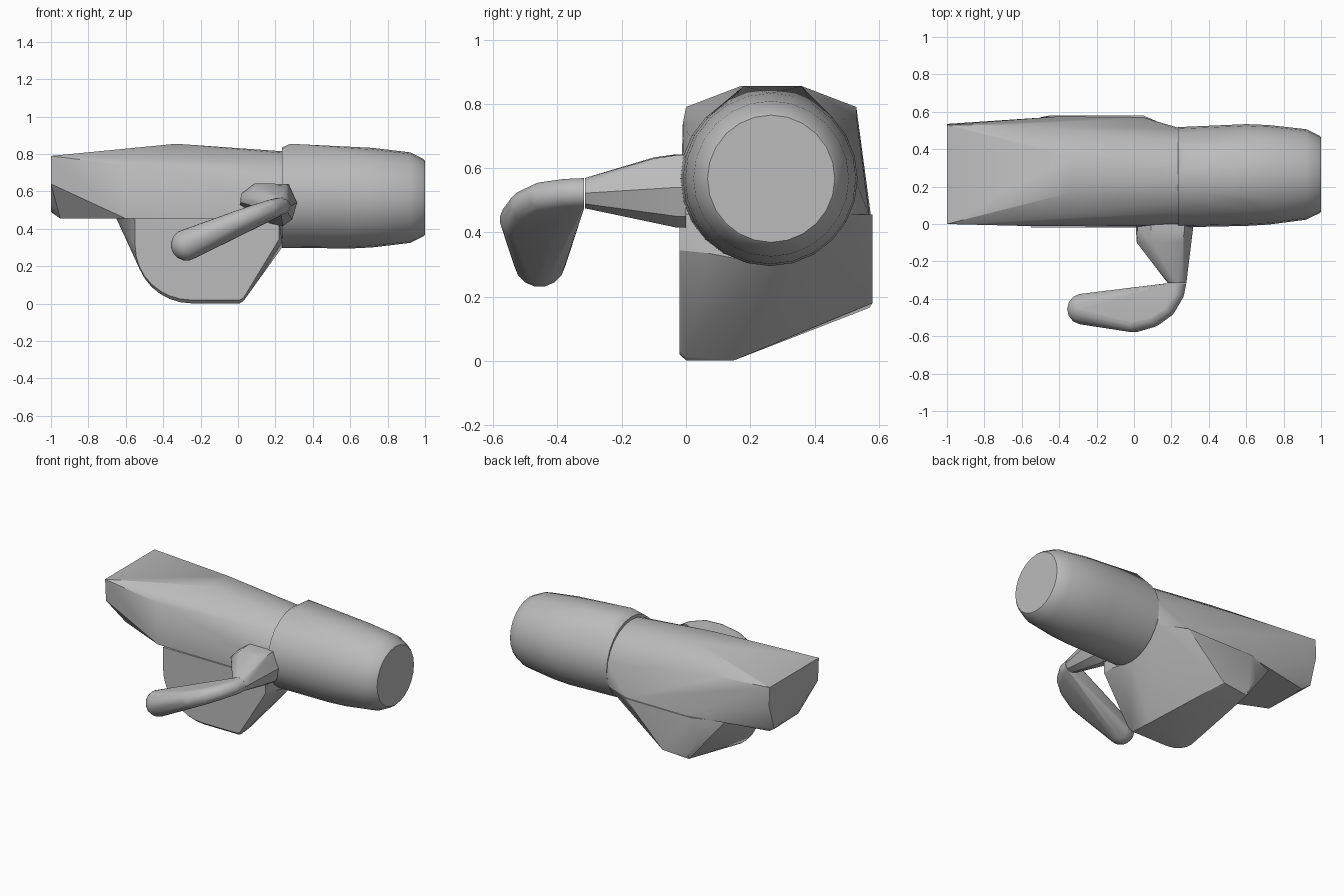
import bpy
import bmesh
from math import cos, sin, pi, radians
from mathutils import Vector

if "Cube" in bpy.data.objects:
    bpy.data.objects.remove(bpy.data.objects["Cube"], do_unlink=True)

grey = bpy.data.materials.new("plain_grey")
grey.use_nodes = True
colour = (0.5, 0.5, 0.5, 1)
grey.diffuse_color = colour
grey.node_tree.nodes["Principled BSDF"].inputs["Base Color"].default_value = colour


def hull(name, points, angle=30):
    """Convex solid wrapped around a set of points."""
    bm = bmesh.new()
    for p in points:
        bm.verts.new(p)
    bmesh.ops.convex_hull(bm, input=bm.verts[:])
    loose = [v for v in bm.verts if not v.link_faces]
    bmesh.ops.delete(bm, geom=loose, context='VERTS')
    bmesh.ops.dissolve_limit(bm, angle_limit=radians(1),
                             verts=bm.verts[:], edges=bm.edges[:])
    bmesh.ops.recalc_face_normals(bm, faces=bm.faces[:])
    mesh = bpy.data.meshes.new(name)
    bm.to_mesh(mesh)
    bm.free()
    mesh.materials.append(grey)
    obj = bpy.data.objects.new(name, mesh)
    bpy.context.collection.objects.link(obj)
    bpy.ops.object.select_all(action='DESELECT')
    obj.select_set(True)
    bpy.context.view_layer.objects.active = obj
    bpy.ops.object.shade_smooth_by_angle(angle=radians(angle))
    return obj


def ring(x, y, z, r, n=24):
    """Circle of points facing along x."""
    return [(x, y + r * cos(2 * pi * i / n), z + r * sin(2 * pi * i / n))
            for i in range(n)]


def ball(centre, r, n=14):
    """Points spread over a sphere."""
    c = Vector(centre)
    return [c + r * Vector((sin(a) * cos(b), sin(a) * sin(b), cos(a)))
            for a in [pi * (i + 0.5) / 8 for i in range(8)]
            for b in [2 * pi * j / n for j in range(n)]]


# Round barrel, tapered at its free end, with a raised rim on top
barrel = []
for x, y, r in [(0.235, 0.25, 0.268), (0.6, 0.262, 0.272), (0.72, 0.263, 0.266),
                (0.92, 0.265, 0.242), (0.99, 0.265, 0.208), (1, 0.265, 0.198)]:
    barrel += ring(x, y, 0.567, r)
barrel += [(0.28, 0.18, 0.855), (0.28, 0.36, 0.855)]
hull("barrel", barrel)

# Long faceted body: square end blending into a round section
body = [(-1, 0, 0.79), (-1, 0.53, 0.79), (-1, 0.535, 0.66), (-1, 0.48, 0.49),
        (-1, 0.2, 0.53), (-1, 0.01, 0.64),
        (-0.95, 0.15, 0.455), (-0.95, 0.46, 0.455),
        (-0.6, -0.01, 0.74), (-0.6, -0.005, 0.455), (-0.62, 0.53, 0.76),
        (-0.33, 0.17, 0.855), (-0.33, 0.36, 0.855),
        (-0.4, 0.575, 0.455), (0.05, 0.57, 0.455),
        (0.235, -0.015, 0.455), (0.235, 0.5, 0.455)]
body += [p for p in ring(0.235, 0.25, 0.55, 0.265) if p[2] > 0.455]
hull("body", body)

# Lower housing: flat rounded front plate running back to a narrower rear
outline = [(-0.55, 0.455), (0.22, 0.455), (0.22, 0.34), (0.03, 0.015), (0.01, 0.002)]
outline += [(-0.25 - 0.3 * cos(a), 0.302 - 0.3 * sin(a))
            for a in [pi / 2 * i / 8 for i in range(9)]]
lower = [(x, -0.02, z * 0.96 + 0.018) for x, z in outline if z < 0.45]
lower += [(x, 0.0, z) for x, z in outline]
lower += [(-0.55, -0.02, 0.455), (0.22, -0.02, 0.455),
          (-0.25, 0.15, 0.002), (0, 0.15, 0.002),
          (0.235, 0.07, 0.335), (0.235, 0.25, 0.3), (0.235, 0.5, 0.455),
          (0.05, 0.58, 0.455), (-0.23, 0.58, 0.18), (-0.42, 0.57, 0.165),
          (-0.42, 0.58, 0.19), (-0.5, 0.57, 0.32), (-0.45, 0.58, 0.455),
          (-0.65, 0.5, 0.455), (-0.65, 0.35, 0.455)]
hull("lower_housing", lower)

# Tapered bracket on the front
bracket = [(x, y, z) for y in (0, -0.03) for x, z in
           [(0.01, 0.53), (0.02, 0.59), (0.09, 0.643), (0.27, 0.64),
            (0.315, 0.54), (0.29, 0.45), (0.24, 0.415), (0.17, 0.43)]]
bracket += [(0.015, -0.1, 0.57), (0.09, -0.1, 0.633), (0.26, -0.1, 0.63), (0.02, -0.1, 0.54)]
bracket += [(0.23 + 0.05 * cos(a), -0.315, 0.522 + 0.047 * sin(a))
            for a in [2 * pi * i / 8 for i in range(8)]]
hull("handle_bracket", bracket)

# Flat curved handle with rounded ends
handle = [(0.228 + 0.052 * cos(a), -0.317, 0.522 + 0.048 * sin(a))
          for a in [2 * pi * i / 14 for i in range(14)]]
for centre, r in [((0.223, -0.37, 0.52), 0.047), ((0.175, -0.45, 0.508), 0.048),
                  ((0.1, -0.5, 0.48), 0.052), ((0, -0.523, 0.44), 0.058),
                  ((-0.275, -0.455, 0.314), 0.084)]:
    handle += ball(centre, r)
hull("handle", handle)
